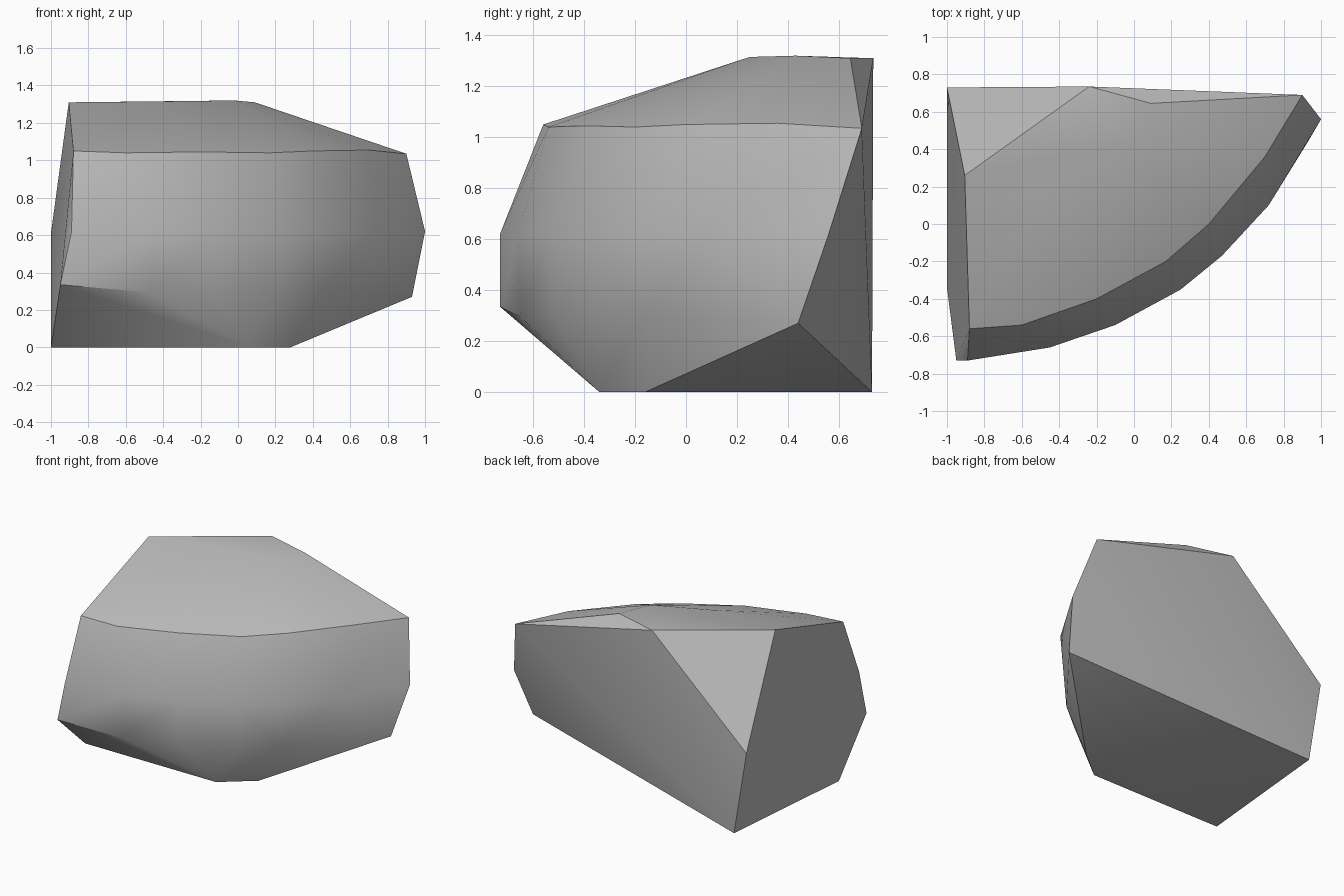
import bpy
import bmesh
import math

default_cube = bpy.data.objects.get("Cube")
if default_cube:
    bpy.data.objects.remove(default_cube, do_unlink=True)


def make_material(name, colour):
    material = bpy.data.materials.new(name)
    material.diffuse_color = colour
    material.use_nodes = True
    shader = next(n for n in material.node_tree.nodes if n.type == "BSDF_PRINCIPLED")
    shader.inputs["Base Color"].default_value = colour
    shader.inputs["Roughness"].default_value = 0.8
    return material


def convex_stone(name, outlines, material):
    """Wrap stacked corner outlines in one faceted skin."""
    mesh = bpy.data.meshes.new(name)
    bm = bmesh.new()
    for outline in outlines:
        for corner in outline:
            bm.verts.new(corner)
    hull = bmesh.ops.convex_hull(bm, input=bm.verts[:], use_existing_faces=False)
    unused = {e for e in hull["geom_interior"] + hull["geom_unused"]
              if isinstance(e, bmesh.types.BMVert)}
    bmesh.ops.delete(bm, geom=list(unused), context="VERTS")
    # Merge the nearly flat broken sides into clean facets
    bmesh.ops.dissolve_limit(bm, angle_limit=math.radians(2),
                             verts=bm.verts[:], edges=bm.edges[:])
    bmesh.ops.recalc_face_normals(bm, faces=bm.faces[:])
    bm.to_mesh(mesh)
    bm.free()
    mesh.materials.append(material)
    stone = bpy.data.objects.new(name, mesh)
    bpy.context.collection.objects.link(stone)
    return stone


# Resting face
base = [(-1, -.34, 0), (.06, -.34, 0), (.28, -.16, 0), (-.9, .73, 0)]

# Rounded outer wall: lower edge, widest line and upper rim
lower_edge = [(-.95, -.73, .335), (-.48, -.65, .295), (-.12, -.52, .3),
              (.23, -.34, .3), (.45, -.16, .3), (.66, .1, .29), (.93, .44, .27)]
widest_line = [(x, y, .62) for x, y in (
    (-.89, -.73), (-.45, -.66), (-.1, -.54), (.25, -.35),
    (.47, -.17), (.72, .1), (1, .56))]
upper_rim = [(-.88, -.56, 1.05), (-.6, -.54, 1.04), (-.2, -.4, 1.045),
             (.17, -.2, 1.04), (.4, 0, 1.05), (.7, .36, 1.055), (.9, .69, 1.035)]

# Broken rear corner and low crown
rear_corner = [(-1, .73, .61)]
crown = [(-.905, .26, 1.31), (-.4, .25, 1.315), (-.02, .43, 1.32),
         (.09, .645, 1.31), (-.24, .735, 1.31)]

grey_stone = make_material("grey_stone", (.5, .5, .5, 1))
rock = convex_stone("rock_chunk", [base, lower_edge, widest_line, upper_rim,
                                   rear_corner, crown], grey_stone)

# Soft outer wall with crisp fracture edges
bpy.ops.object.select_all(action="DESELECT")
rock.select_set(True)
bpy.context.view_layer.objects.active = rock
bpy.ops.object.shade_smooth_by_angle(angle=math.radians(35))
